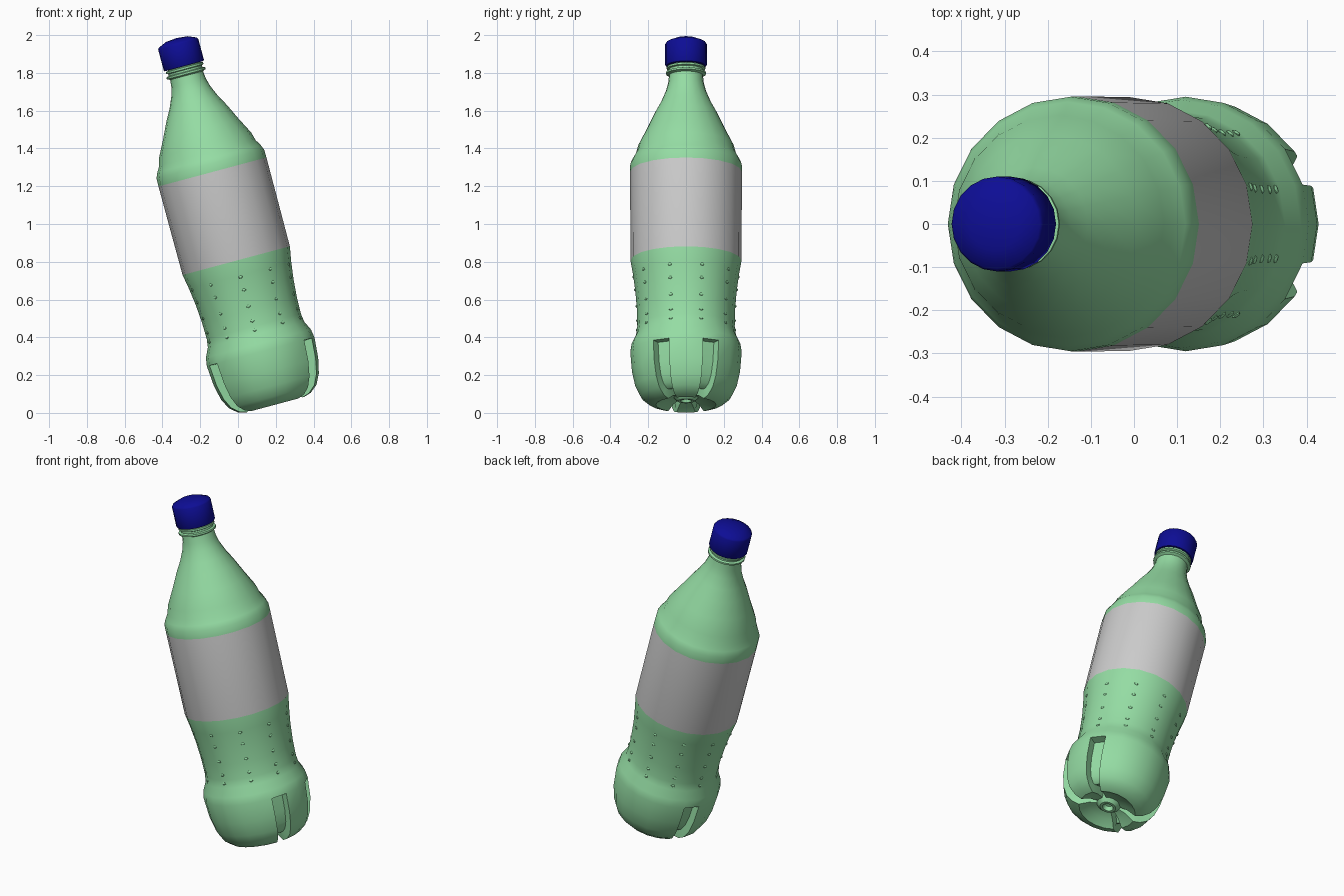
import bpy, bmesh, math
from mathutils import Matrix, Vector

if "Cube" in bpy.data.objects:
    bpy.data.objects.remove(bpy.data.objects["Cube"])

SIDES = 20
TILT = Matrix.Translation((0.195, 0, 0.043)) @ Matrix.Rotation(math.radians(-15), 4, 'Y')


def material(name, rgb):
    m = bpy.data.materials.new(name)
    m.use_nodes = True
    m.diffuse_color = (*rgb, 1)
    m.node_tree.nodes["Principled BSDF"].inputs["Base Color"].default_value = (*rgb, 1)
    return m


GREEN = material("bottle green", (0.30, 0.72, 0.37))
GREY = material("label grey", (0.60, 0.60, 0.60))
BLUE = material("cap blue", (0.004, 0.004, 0.30))


def lathe(bm, profile):
    """Spin (radius, height) points around the bottle axis."""
    rings = []
    for r, h in profile:
        if r == 0:
            rings.append([bm.verts.new((0, 0, h))] * SIDES)
        else:
            rings.append([bm.verts.new((r * math.cos(a), r * math.sin(a), h))
                          for a in (math.tau * i / SIDES for i in range(SIDES))])
    for low, high in zip(rings, rings[1:]):
        for i in range(SIDES):
            j = (i + 1) % SIDES
            bm.faces.new(dict.fromkeys((low[i], low[j], high[j], high[i])))
    bmesh.ops.recalc_face_normals(bm, faces=bm.faces)


def finish(bm, name, mats, angle=40):
    mesh = bpy.data.meshes.new(name)
    bm.to_mesh(mesh)
    bm.free()
    ob = bpy.data.objects.new(name, mesh)
    bpy.context.collection.objects.link(ob)
    for m in mats:
        mesh.materials.append(m)
    ob.matrix_world = TILT
    bpy.ops.object.select_all(action='DESELECT')
    ob.select_set(True)
    bpy.context.view_layer.objects.active = ob
    bpy.ops.object.shade_smooth_by_angle(angle=math.radians(angle))
    return ob


# Bottle body: hollowed foot, bulged base, waist, label band, shoulder, neck
LABEL = (0.79, 1.276)
WAIST = [(0.264, 0.385), (0.258, 0.43), (0.26, 0.52), (0.268, 0.62),
         (0.28, 0.71), (0.294, LABEL[0])]
body_profile = [
    (0, 0.05), (0.022, 0.045), (0.03, 0.02), (0.045, 0.02), (0.065, 0.038),
    (0.11, 0.028), (0.16, 0), (0.20, 0.012), (0.24, 0.045), (0.268, 0.10),
    (0.286, 0.18), (0.295, 0.29), (0.288, 0.335), *WAIST,
    (0.296, LABEL[1]), (0.295, 1.32), (0.283, 1.348), (0.264, 1.38),
    (0.252, 1.425), (0.208, 1.51), (0.165, 1.60), (0.132, 1.66),
    (0.106, 1.72), (0.094, 1.765), (0.09, 1.805), (0.106, 1.812),
    (0.106, 1.822), (0.092, 1.826), (0.092, 1.836), (0.102, 1.84),
    (0.102, 1.85), (0.088, 1.854), (0.088, 1.88), (0, 1.88)]
bm = bmesh.new()
lathe(bm, body_profile)
for f in bm.faces:
    f.material_index = int(LABEL[0] < f.calc_center_median().z < LABEL[1])

# Four grooves running up the base, one column of faces each
grooves = []
for f in bm.faces:
    c = f.calc_center_median()
    offset = math.degrees(math.atan2(abs(c.y), abs(c.x)))
    if abs(offset - 27) < 2 and c.z < 0.29 and math.hypot(c.x, c.y) > 0.07:
        grooves.append(f)
bmesh.ops.inset_region(bm, faces=grooves, thickness=0.006, depth=-0.045,
                       use_even_offset=True)
finish(bm, "bottle_body", [GREEN, GREY])

# Grip bumps: ten columns of small studs around the waist
bm = bmesh.new()
for h in (0.41, 0.46, 0.54, 0.63, 0.70):
    for (r0, h0), (r1, h1) in zip(WAIST, WAIST[1:]):
        if h0 <= h < h1:
            radius = r0 + (r1 - r0) * (h - h0) / (h1 - h0)
    for k in range(10):
        spin = Matrix.Rotation(math.radians(18 + 36 * k), 4, 'Z')
        place = spin @ Matrix.Translation((radius, 0, h)) @ Matrix.Diagonal((0.5, 1, 0.7, 1))
        bmesh.ops.create_icosphere(bm, subdivisions=1, radius=0.012, matrix=place)
finish(bm, "grip_bumps", [GREEN])

# Screw cap with a slightly domed top
bm = bmesh.new()
lathe(bm, [(0, 1.856), (0.106, 1.856), (0.11, 1.862), (0.11, 1.976),
           (0.104, 1.985), (0.06, 2.004), (0, 2.01)])
finish(bm, "screw_cap", [BLUE])
